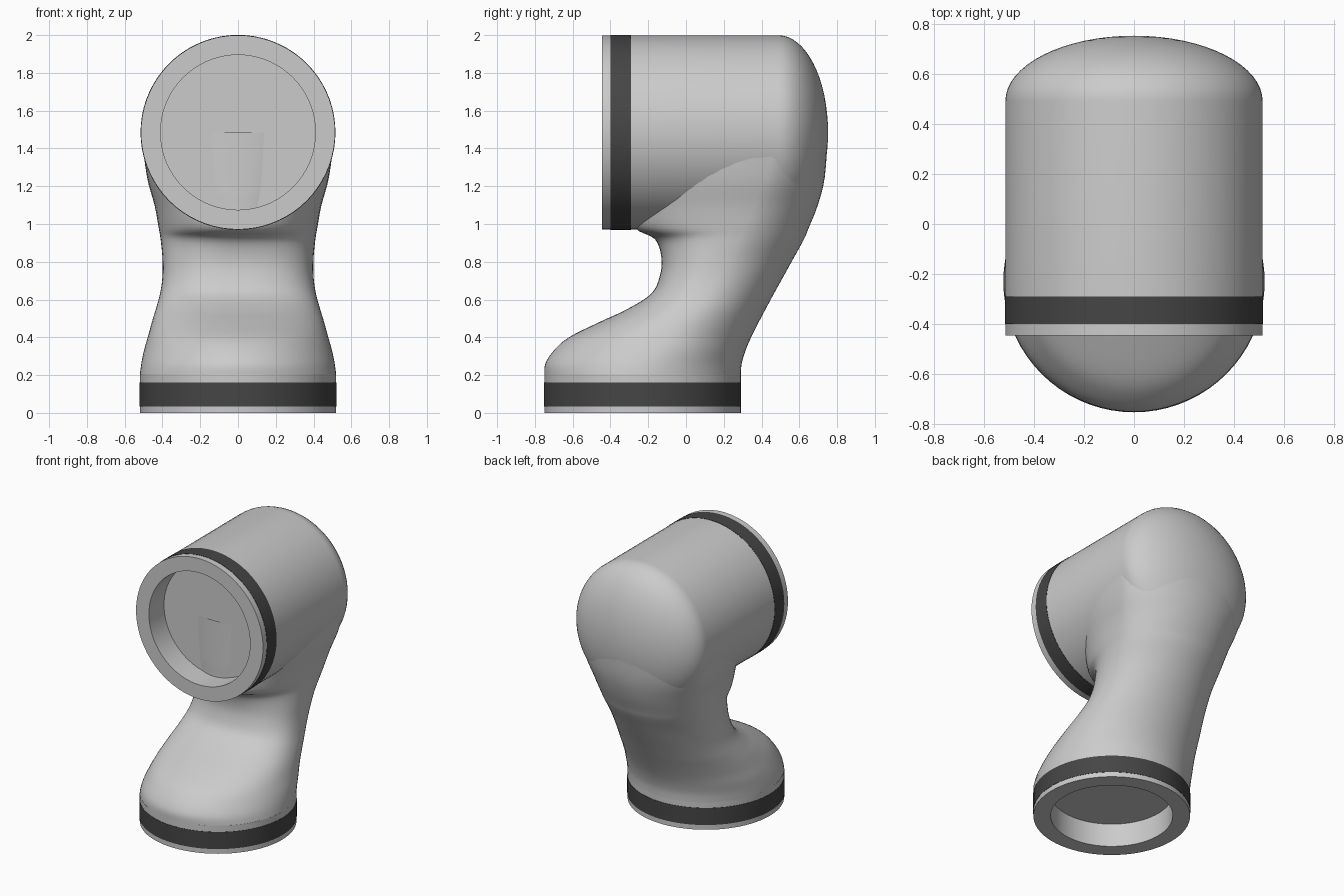
import bpy, bmesh, math

if "Cube" in bpy.data.objects:
    bpy.data.objects.remove(bpy.data.objects["Cube"])

dark = bpy.data.materials.new("dark_band")
dark.diffuse_color = (0.06, 0.06, 0.06, 1)
dark.use_nodes = True
dark.node_tree.nodes["Principled BSDF"].inputs["Base Color"].default_value = dark.diffuse_color


def finish(name, bm, mat=None, angle=35):
    bmesh.ops.remove_doubles(bm, verts=bm.verts, dist=1e-5)
    bmesh.ops.recalc_face_normals(bm, faces=bm.faces)
    me = bpy.data.meshes.new(name)
    bm.to_mesh(me)
    bm.free()
    ob = bpy.data.objects.new(name, me)
    bpy.context.collection.objects.link(ob)
    if mat:
        me.materials.append(mat)
    bpy.ops.object.select_all(action='DESELECT')
    ob.select_set(True)
    bpy.context.view_layer.objects.active = ob
    bpy.ops.object.shade_smooth_by_angle(angle=math.radians(angle))
    return ob


def skin(bm, rings, closed=False):
    pairs = list(zip(rings, rings[1:])) + ([(rings[-1], rings[0])] if closed else [])
    for a, b in pairs:
        n = len(a)
        for i in range(n):
            j = (i + 1) % n
            bm.faces.new((a[i], a[j], b[j], b[i]))


def lathe(name, profile, place, mat=None, closed=False, segs=72):
    """Revolve (radius, height) points; place maps local x, y, height to the world."""
    bm = bmesh.new()
    rings = []
    for r, h in profile:
        rings.append([bm.verts.new(place(r * math.cos(t), r * math.sin(t), h))
                      for t in (2 * math.pi * i / segs for i in range(segs))])
    skin(bm, rings, closed)
    return finish(name, bm, mat)


HEAD_Z, HEAD_R, BASE_Y, BASE_R = 1.485, 0.514, -0.23, 0.520


def on_head(x, y, h):
    return (x, h, HEAD_Z + y)


def on_base(x, y, h):
    return (x, BASE_Y + y, h)


# head: recessed socket, straight barrel and half-ellipsoid back
dome = [(HEAD_R * math.cos(t), 0.49 + 0.262 * math.sin(t))
        for t in (math.pi / 2 * i / 16 for i in range(16))] + [(0, 0.752)]
lathe("head_barrel", [(0, -0.27), (0.41, -0.27), (0.41, -0.445), (HEAD_R, -0.445)] + dome, on_head)

# base flange with recessed socket
lathe("base_flange", [(0, 0.17), (0.405, 0.17), (0.405, 0), (BASE_R, 0), (BASE_R, 0.205), (0, 0.205)], on_base)

# dark seal bands
for name, r, h0, h1, place in (("head_band", HEAD_R, -0.40, -0.29, on_head),
                               ("base_band", BASE_R, 0.035, 0.16, on_base)):
    lathe(name, [(r - 0.02, h0), (r + 0.002, h0), (r + 0.002, h1), (r - 0.02, h1)], place, dark, True)

# neck sections: z, front y, back y, widest y, half width, front roundness
keys = [
    (0.20, -0.75, 0.29, -0.23, 0.520, 2.0),
    (0.26, -0.745, 0.295, -0.20, 0.512, 2.0),
    (0.33, -0.70, 0.315, -0.15, 0.498, 2.0),
    (0.40, -0.62, 0.345, -0.10, 0.478, 2.05),
    (0.48, -0.46, 0.385, -0.03, 0.456, 2.15),
    (0.55, -0.31, 0.422, 0.04, 0.435, 2.3),
    (0.63, -0.185, 0.465, 0.11, 0.413, 2.5),
    (0.72, -0.140, 0.515, 0.17, 0.400, 2.5),
    (0.82, -0.130, 0.570, 0.22, 0.400, 2.4),
    (0.92, -0.165, 0.625, 0.28, 0.410, 2.2),
    (0.98, -0.27, 0.650, 0.31, 0.420, 2.1),
    (1.10, -0.28, 0.698, 0.36, 0.442, 2.3),
    (1.25, -0.28, 0.735, 0.42, 0.482, 2.5),
    (1.485, -0.28, 0.751, 0.49, 0.5135, 2.6),
]


def spline(a, b, c, d, t):
    return 0.5 * (2 * b + (c - a) * t + (2 * a - 5 * b + 4 * c - d) * t * t
                  + (3 * b - a - 3 * c + d) * t ** 3)


sections = []
for i in range(len(keys) - 1):
    quad = [keys[min(max(k, 0), len(keys) - 1)] for k in (i - 1, i, i + 1, i + 2)]
    sections += [[spline(*v, s / 4) for v in zip(*quad)] for s in range(4)]
sections.append(keys[-1])

# neck loft
bm = bmesh.new()
rings = []
for z, yf, yb, yc, w, n in sections:
    ring = []
    for i in range(72):
        t = 2 * math.pi * i / 72
        c, s = math.cos(t), math.sin(t)
        e, depth = (2 / n, yc - yf) if s < 0 else (1.0, yb - yc)
        ring.append(bm.verts.new((math.copysign(w * abs(c) ** e, c),
                                  yc + math.copysign(depth * abs(s) ** e, s), z)))
    rings.append(ring)
skin(bm, rings)
finish("curved_neck", bm, angle=60)
